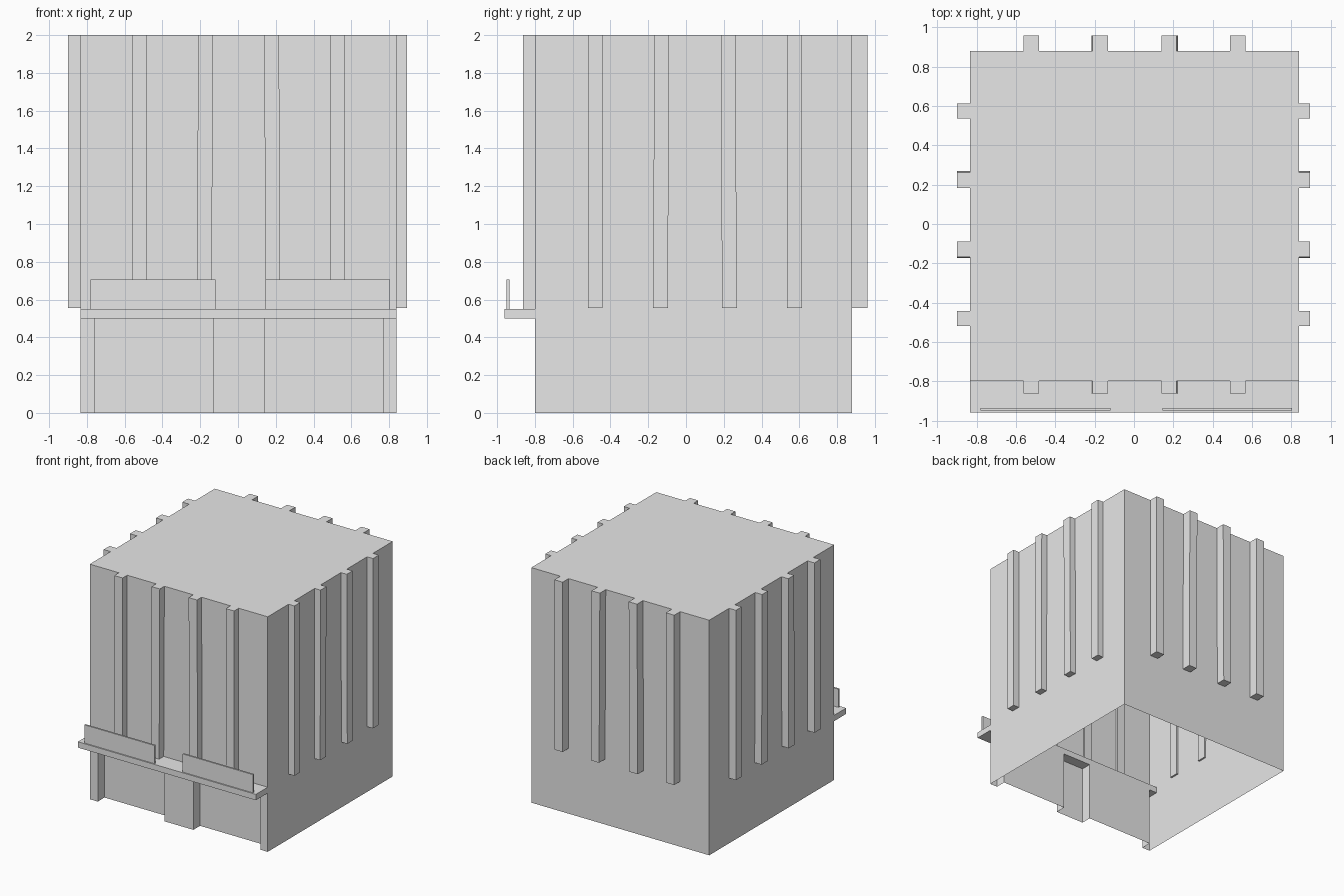
import bpy, bmesh

cube = bpy.data.objects.get("Cube")
if cube:
    bpy.data.objects.remove(cube, do_unlink=True)

grey = bpy.data.materials.new("plain_grey")
grey.use_nodes = True
grey.diffuse_color = (0.8, 0.8, 0.8, 1)
grey.node_tree.nodes["Principled BSDF"].inputs["Base Color"].default_value = (0.8, 0.8, 0.8, 1)

LEFT, RIGHT, FRONT, BACK = -0.835, 0.84, -0.8, 0.88
RECESS, SLAB_Z, SLAB_TOP, TOP = -0.71, 0.5, 0.55, 2.0


def finish(name, bm):
    mesh = bpy.data.meshes.new(name)
    bm.to_mesh(mesh)
    bm.free()
    mesh.materials.append(grey)
    obj = bpy.data.objects.new(name, mesh)
    bpy.context.collection.objects.link(obj)
    return obj


def box(name, x, y, z, lean=(0, 0)):
    """Box from three ranges; the foot may be shifted by a small lean."""
    bm = bmesh.new()
    bmesh.ops.create_cube(bm, size=1)
    for v in bm.verts:
        low = v.co.z < 0
        v.co = [r[0] if c < 0 else r[1] for c, r in zip(v.co, (x, y, z))]
        if low:
            v.co.x += lean[0]
            v.co.y += lean[1]
    return finish(name, bm)


def wall(bm, path, z0, z1):
    """Thin wall standing on a plan path."""
    low = [bm.verts.new((x, y, z0)) for x, y in path]
    high = [bm.verts.new((x, y, z1)) for x, y in path]
    for i in range(len(path) - 1):
        bm.faces.new((low[i], low[i + 1], high[i + 1], high[i]))
    return high


# Hollow upper body: three full walls, front wall above the slab, and the roof
bm = bmesh.new()
wall(bm, [(RIGHT, FRONT), (RIGHT, BACK), (LEFT, BACK), (LEFT, FRONT)], 0, TOP)
wall(bm, [(LEFT, FRONT), (RIGHT, FRONT)], SLAB_Z, TOP)
bm.faces.new([bm.verts.new((x, y, TOP)) for x, y in
              ((LEFT, FRONT), (RIGHT, FRONT), (RIGHT, BACK), (LEFT, BACK))])
bmesh.ops.remove_doubles(bm, verts=bm.verts, dist=0.0001)
finish("body_shell", bm)

# Ground-floor front with two recessed bays between pillars
path = [(LEFT, FRONT)]
for a, b in ((-0.76, -0.13), (0.14, 0.77)):
    path += [(a, FRONT), (a, RECESS), (b, RECESS), (b, FRONT)]
path.append((RIGHT, FRONT))
bm = bmesh.new()
wall(bm, path, 0, SLAB_Z)
finish("ground_floor_front", bm)

# Balcony slab and its two parapets
box("balcony_slab", (LEFT, RIGHT), (-0.96, RECESS), (SLAB_Z, SLAB_TOP))
for side, x in (("right", (-0.78, -0.12)), ("left", (0.145, 0.805))):
    box(f"parapet_{side}", x, (-0.95, -0.935), (SLAB_TOP, 0.705))

# Four vertical fins on every side, some leaning very slightly
half = 0.039
foot = SLAB_TOP + 0.005
for i, lean in enumerate((0, -0.006, 0.007, 0)):
    c = -0.522 + 0.35 * i
    span = (c - half, c + half)
    box(f"front_fin_{i + 1}", span, (-0.862, FRONT + 0.015), (SLAB_TOP, TOP), (lean, 0))
    box(f"back_fin_{i + 1}", span, (BACK - 0.01, 0.96), (foot, TOP), (lean, 0))
    c = -0.481 + 0.352 * i
    span = (c - half, c + half)
    box(f"right_fin_{i + 1}", (-0.9, LEFT + 0.015), span, (foot, TOP), (0, lean))
    box(f"left_fin_{i + 1}", (RIGHT - 0.015, 0.895), span, (foot, TOP), (0, lean))
